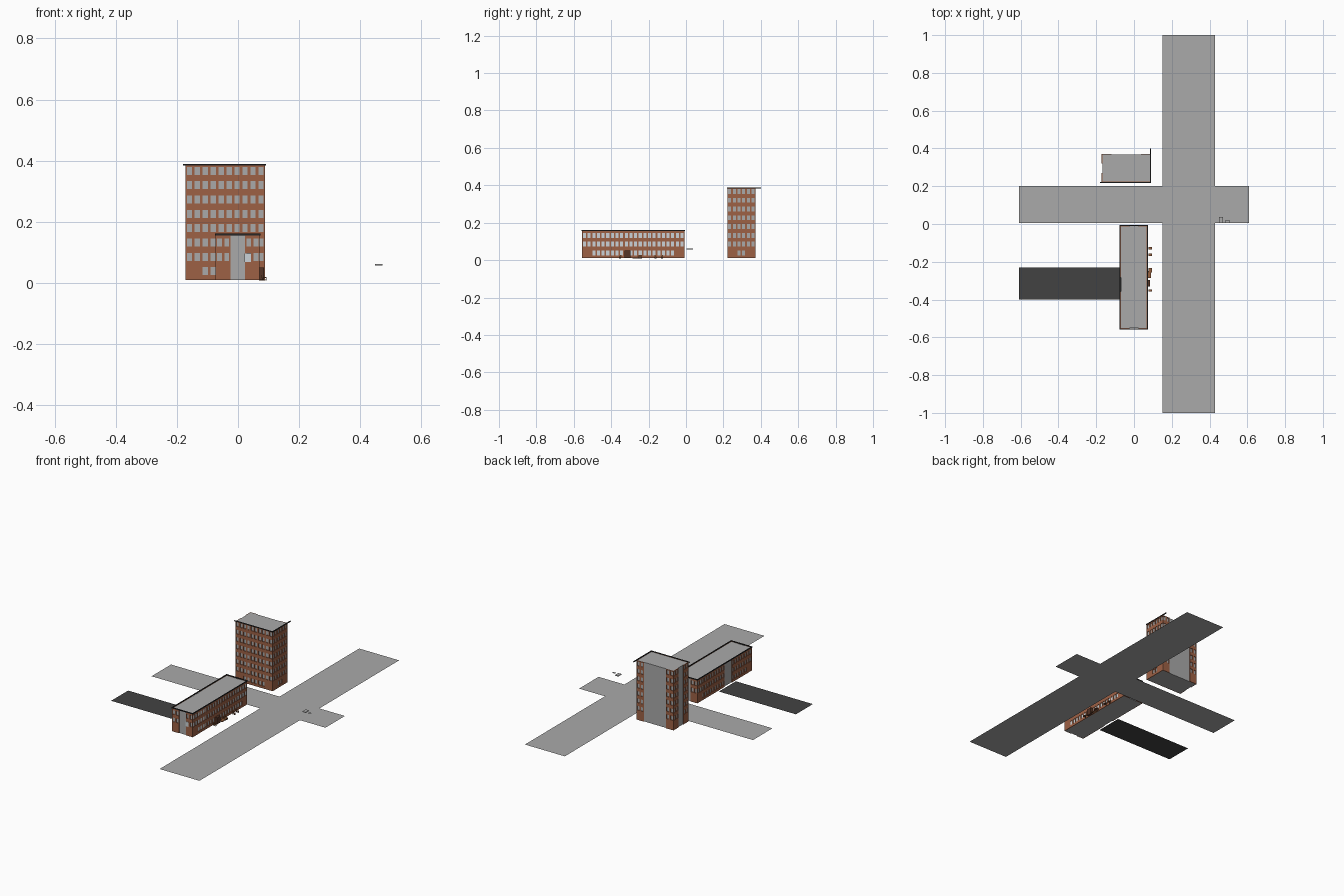
import bpy, bmesh
from mathutils import Vector

if "Cube" in bpy.data.objects:
    bpy.data.objects.remove(bpy.data.objects["Cube"])


def mat(name, r, g, b):
    m = bpy.data.materials.new(name)
    m.diffuse_color = (r, g, b, 1)
    m.use_nodes = True
    m.node_tree.nodes["Principled BSDF"].inputs["Base Color"].default_value = m.diffuse_color
    return m


BRICK = mat("brick red", 0.34, 0.12, 0.06)
GREY = mat("concrete grey", 0.40, 0.40, 0.40)
ASPHALT = mat("dark asphalt", 0.055, 0.055, 0.055)
TRIM = mat("black trim", 0.02, 0.02, 0.02)
PALE = mat("pale glass", 0.60, 0.65, 0.68)
DOOR = mat("dark brown", 0.09, 0.035, 0.02)
WOOD = mat("bench wood", 0.30, 0.12, 0.05)


def finish(name, bm, material):
    me = bpy.data.meshes.new(name)
    bm.to_mesh(me)
    bm.free()
    me.materials.append(material)
    ob = bpy.data.objects.new(name, me)
    bpy.context.collection.objects.link(ob)
    return ob


def box(name, x, y, z, material):
    """Box from (min, max) pairs."""
    bm = bmesh.new()
    bmesh.ops.create_cube(bm, size=1)
    for v in bm.verts:
        v.co = [(a + b) / 2 + c * (b - a) for (a, b), c in zip((x, y, z), v.co)]
    return finish(name, bm, material)


def slab(name, x, y, z, material):
    """Flat single-face ground piece."""
    bm = bmesh.new()
    bm.faces.new([bm.verts.new(p) for p in
                  ((x[0], y[0], z), (x[1], y[0], z), (x[1], y[1], z), (x[0], y[1], z))])
    return finish(name, bm, material)


def facade(name, start, end, cols, floors, top, skip=()):
    """Brick sheet with window openings; outside lies right of start->end.
    Columns in skip are left bare; ground-floor corner bays have no windows."""
    a, d = Vector((*start, 0)), Vector((end[0] - start[0], end[1] - start[1], 0))
    z0, fh = 0.01, 0.0469
    us, zs = [0], [z0]
    for c in range(cols):
        us += [(c + 0.17) / cols, (c + 0.83) / cols, (c + 1) / cols]
    for f in range(floors):
        b = z0 + f * fh
        zs += [b + 0.0155, b + 0.0415, b + fh]
    zs[-1] = top
    bm = bmesh.new()
    grid = [[bm.verts.new(a + d * u + Vector((0, 0, z))) for z in zs] for u in us]
    for i in range(len(us) - 1):
        col = i // 3
        if col in skip:
            continue
        corner = col < 2 or col >= cols - 2
        for j in range(len(zs) - 1):
            if i % 3 == 1 and j % 3 == 1 and not (corner and j < 3):
                continue
            bm.faces.new((grid[i][j], grid[i + 1][j], grid[i + 1][j + 1], grid[i][j + 1]))
    loose = [v for v in bm.verts if not v.link_faces]
    bmesh.ops.delete(bm, geom=loose, context='VERTS')
    ob = finish(name, bm, BRICK)
    s = ob.modifiers.new("thickness", 'SOLIDIFY')
    s.thickness, s.offset = 0.004, -1
    return ob


def building(name, x, y, floors, top, cols_x, cols_y, skips):
    """Grey core showing through brick sheets on the four sides."""
    (x0, x1), (y0, y1) = x, y
    t = 0.004
    box(name + "_core", (x0 + t, x1 - t), (y0 + t, y1 - t), (0.01, top), GREY)
    sides = {"front": ((x0, y0), (x1, y0), cols_x), "right": ((x1, y0), (x1, y1), cols_y),
             "back": ((x1, y1), (x0, y1), cols_x), "left": ((x0, y1), (x0, y0), cols_y)}
    for side, (s, e, cols) in sides.items():
        facade(f"{name}_{side}_brick", s, e, cols, floors, top, skips.get(side, ()))


# Roads and driveway
slab("main_road", (0.15, 0.43), (-1, 1), 0, GREY)
slab("cross_road", (-0.61, 0.61), (0.005, 0.20), 0.001, GREY)
slab("driveway", (-0.61, -0.07), (-0.40, -0.23), 0.0, ASPHALT)

# Tall block, bare grey in the middle of its back and left sides
building("tall_block", (-0.172, 0.088), (0.221, 0.371), 8, 0.385, 10, 6,
         {"back": range(2, 8), "left": range(2, 4)})
box("tall_front_coping", (-0.18, 0.09), (0.218, 0.223), (0.384, 0.389), TRIM)
box("tall_right_coping", (0.085, 0.091), (0.218, 0.40), (0.384, 0.389), TRIM)

# Low block, bare grey bays on its ends and behind
building("low_block", (-0.073, 0.071), (-0.555, -0.009), 3, 0.157, 6, 22,
         {"front": range(2, 4), "back": range(2, 4), "left": range(11, 14)})
for nm, x, y in (("front", (-0.076, 0.074), (-0.558, -0.553)),
                 ("back", (-0.076, 0.074), (-0.011, -0.006)),
                 ("left", (-0.076, -0.071), (-0.558, -0.006)),
                 ("right", (0.069, 0.074), (-0.558, -0.006))):
    box(f"low_{nm}_coping", x, y, (0.156, 0.162), TRIM)

# Pale glazing behind the openings of the long street side, and one front pane
for f in range(3):
    b = 0.01 + f * 0.0469
    inset = 0.05 if f == 0 else 0.004
    box(f"street_glazing_{f}", (0.066, 0.068), (-0.555 + inset, -0.009 - inset),
        (b + 0.014, b + 0.043), PALE)
box("front_pale_pane", (0.022, 0.042), (-0.556, -0.553), (0.068, 0.097), PALE)

# Entrance porch on the street side
box("entrance_porch", (0.068, 0.085), (-0.33, -0.297), (0.01, 0.051), DOOR)
box("entrance_step", (0.068, 0.09), (-0.285, -0.25), (0.008, 0.013), WOOD)

# Benches along the street side
for i, y in enumerate((-0.128, -0.163, -0.24, -0.252, -0.352)):
    box(f"bench_seat_{i}", (0.077, 0.094), (y - 0.006, y + 0.006), (0.017, 0.019), WOOD)
    box(f"bench_back_{i}", (0.077, 0.079), (y - 0.006, y + 0.006), (0.019, 0.026), WOOD)
    for k, x in enumerate((0.078, 0.091)):
        box(f"bench_leg_{i}_{k}", (x, x + 0.002), (y - 0.005, y + 0.005), (0.008, 0.017), DOOR)

# Two small thin panels hanging over the crossing
box("large_panel", (0.449, 0.472), (0.004, 0.037), (0.058, 0.062), GREY)
slab("small_panel", (0.485, 0.505), (0.005, 0.02), 0.06, GREY)
